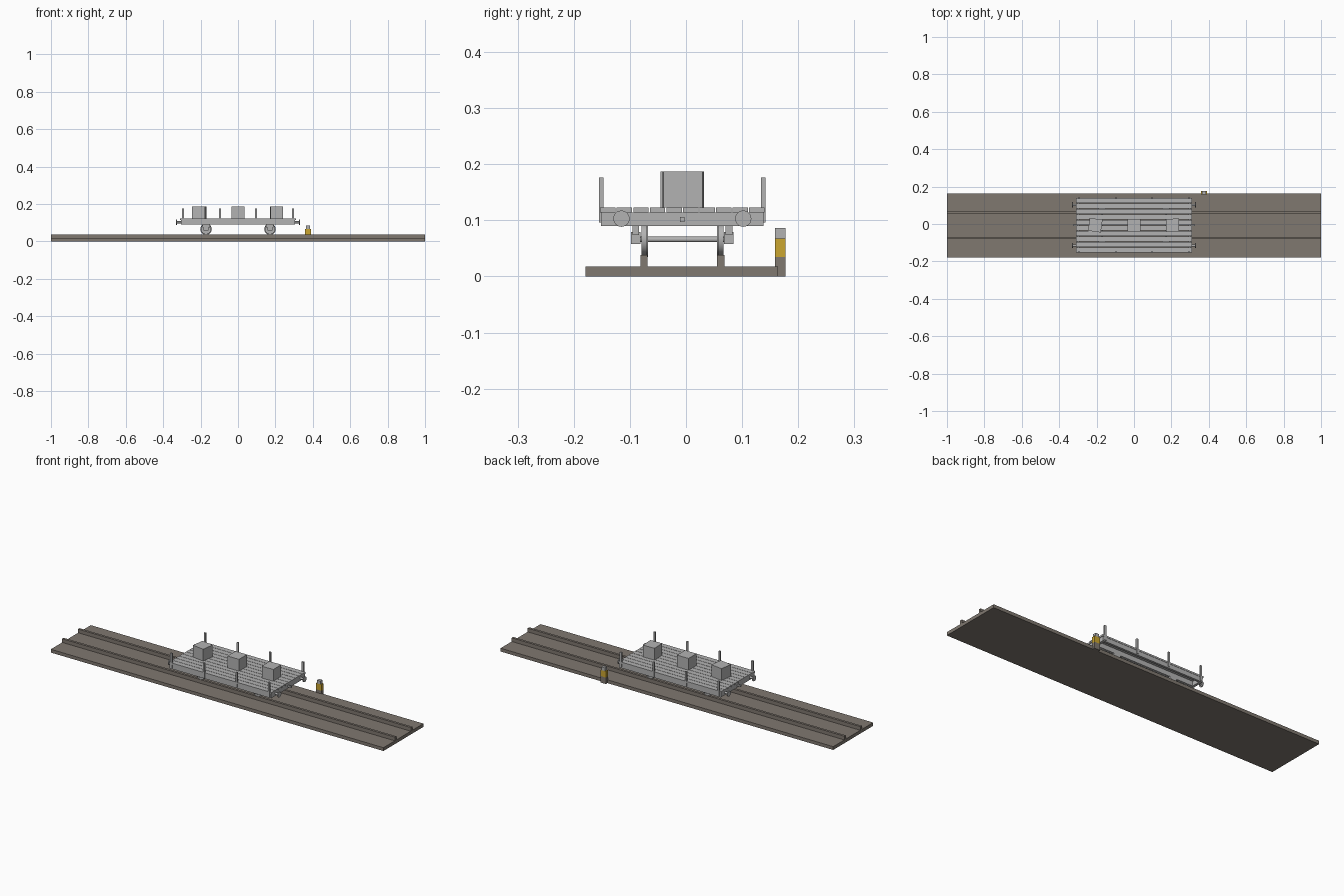
import bpy, math

CY = -0.0065  # centre line of track and wagon


def material(name, rgb):
    m = bpy.data.materials.new(name)
    m.diffuse_color = (*rgb, 1)
    return m


GREY = material("light_grey", (0.45, 0.45, 0.45))
BROWN = material("ground_brown", (0.215, 0.188, 0.162))
YELLOW = material("yellow", (0.60, 0.38, 0.03))


def box(name, x0, x1, y0, y1, z0, z1, mat=GREY, turn=0):
    bpy.ops.mesh.primitive_cube_add(size=1, location=((x0 + x1) / 2, (y0 + y1) / 2, (z0 + z1) / 2))
    o = bpy.context.object
    o.name = name
    o.scale = (x1 - x0, y1 - y0, z1 - z0)
    o.rotation_euler.z = math.radians(turn)
    o.data.materials.append(mat)
    return o


def rod(name, axis, x, y, z, r, length, mat=GREY, sides=24):
    rot = (0, math.pi / 2, 0) if axis == 'x' else (math.pi / 2, 0, 0)
    bpy.ops.mesh.primitive_cylinder_add(vertices=sides, radius=r, depth=length,
                                        location=(x, y, z), rotation=rot)
    o = bpy.context.object
    o.name = name
    o.data.materials.append(mat)
    bpy.ops.object.shade_smooth_by_angle(angle=math.radians(35))
    return o


# Ground slab and rails
box("ground", -1, 1, -0.179, 0.164, 0, 0.018, BROWN)
for s in (-1, 1):
    y = CY + s * 0.0685
    box("rail", -1, 1, y - 0.0065, y + 0.0065, 0.018, 0.038, BROWN)

# Deck planks
pitch = 0.0295
for i in range(10):
    y = CY + (i - 4.5) * pitch
    box("deck_plank", -0.309, 0.309, y - pitch / 2 + 0.001, y + pitch / 2 - 0.001, 0.114, 0.123)

# Frame: side sills, end beams and inner bearers
for s in (-1, 1):
    y = CY + s * 0.139
    box("side_sill", -0.303, 0.303, y - 0.006, y + 0.006, 0.09, 0.114)
    y = CY + s * 0.0815
    box("inner_bearer", -0.29, 0.29, y - 0.006, y + 0.006, 0.09, 0.114)
    x = s * 0.299
    box("end_beam", x - 0.007, x + 0.007, CY - 0.145, CY + 0.145, 0.09, 0.1142)

# Stakes with their sockets
for s in (-1, 1):
    y = CY + s * 0.1445
    for x in (-0.294, -0.097, 0.097, 0.294):
        box("stake", x - 0.005, x + 0.005, y - 0.004, y + 0.004, 0.096, 0.176)

# Buffers and coupling hooks
for sx in (-1, 1):
    for sy in (-1, 1):
        y = CY + sy * 0.1085
        rod("buffer_stem", 'x', sx * 0.316, y, 0.103, 0.006, 0.026)
        rod("buffer_head", 'x', sx * 0.3285, y, 0.103, 0.0145, 0.005)
    x = sx * 0.313
    box("coupling_hook", x - 0.012, x + 0.012, CY - 0.004, CY + 0.004, 0.097, 0.106)

# Wheelsets with axle boxes and hangers
for x in (-0.171, 0.171):
    rod("axle", 'y', x, CY, 0.066, 0.005, 0.16, sides=12)
    for s in (-1, 1):
        rod("wheel", 'y', x, CY + s * 0.0685, 0.066, 0.028, 0.009)
        rod("wheel_flange", 'y', x, CY + s * 0.0630, 0.066, 0.031, 0.003)
        y = CY + s * 0.083
        box("axle_box", x - 0.013, x + 0.013, y - 0.0085, y + 0.0085, 0.058, 0.079)
        box("axle_hanger", x - 0.02, x + 0.02, y - 0.006, y + 0.006, 0.074, 0.091)

# Crates, one set askew
for x, turn in ((-0.207, -8), (0, 0), (0.206, 2)):
    box("crate", x - 0.0345, x + 0.0345, CY - 0.0345, CY + 0.0345, 0.123, 0.187, GREY, turn)

# Trackside post
box("post_foot", 0.358, 0.390, 0.159, 0.177, 0, 0.035, BROWN)
box("post_body", 0.358, 0.390, 0.159, 0.177, 0.035, 0.068, YELLOW)
box("post_cap", 0.364, 0.384, 0.159, 0.177, 0.068, 0.086, GREY)
